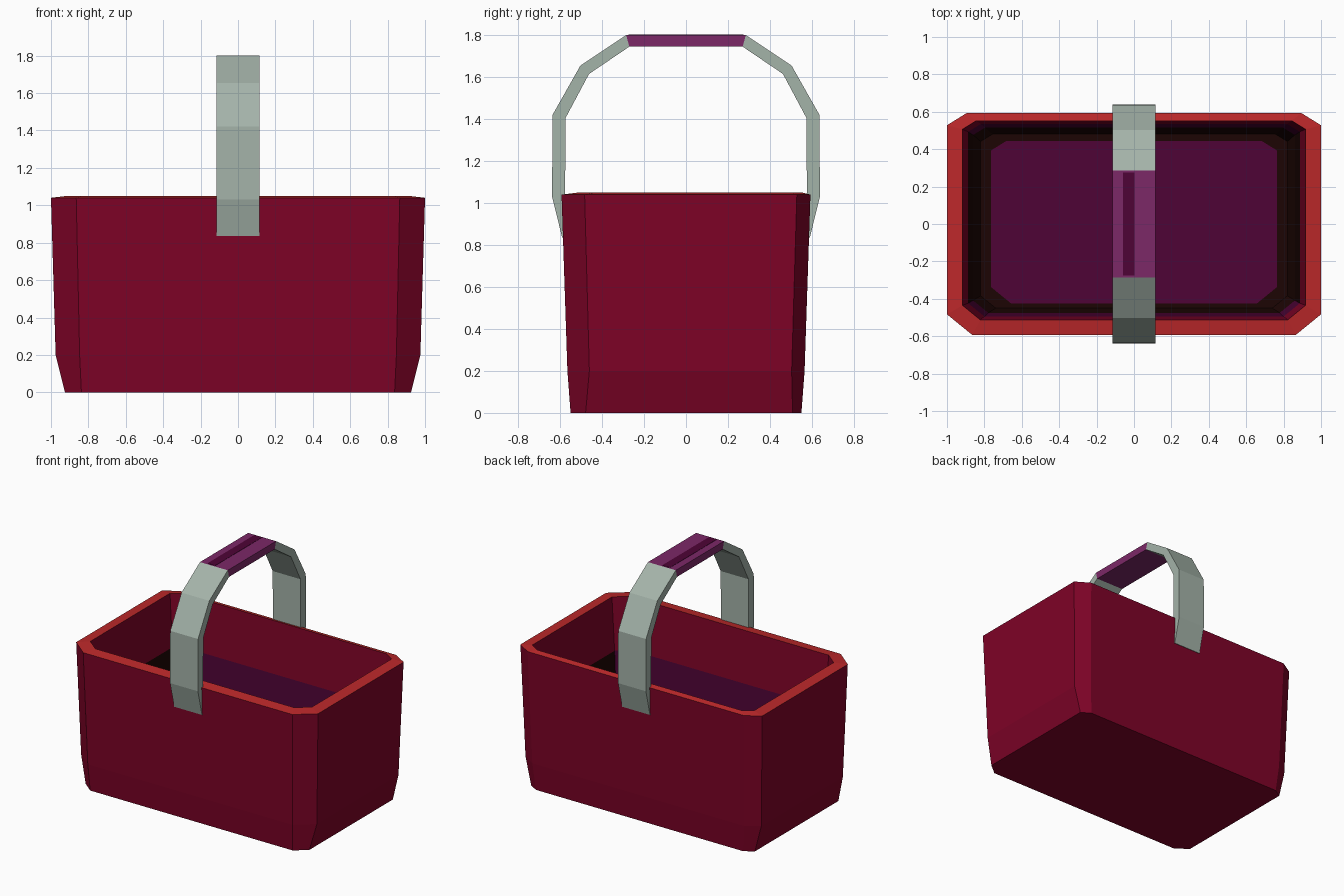
import bpy
import bmesh

if "Cube" in bpy.data.objects:
    bpy.data.objects.remove(bpy.data.objects["Cube"])


def mat(name, r, g, b):
    lin = lambda c: ((c / 255 + 0.055) / 1.055) ** 2.4 if c > 10 else c / 255 / 12.92
    m = bpy.data.materials.new(name)
    m.diffuse_color = (lin(r), lin(g), lin(b), 1)
    m.use_nodes = True
    m.node_tree.nodes["Principled BSDF"].inputs["Base Color"].default_value = m.diffuse_color
    return m


MAROON = mat("maroon", 127, 3, 39)
RED = mat("rim red", 188, 40, 42)
BROWN = mat("dark brown", 28, 5, 3)
PLUM = mat("floor plum", 78, 3, 54)
GREY = mat("grey green", 164, 179, 169)
PURPLE = mat("grip purple", 124, 40, 103)


def make(name, verts, faces, mats, idx):
    me = bpy.data.meshes.new(name)
    me.from_pydata(verts, [], faces)
    for m in mats:
        me.materials.append(m)
    for p, i in zip(me.polygons, idx):
        p.material_index = i
    ob = bpy.data.objects.new(name, me)
    bpy.context.collection.objects.link(ob)
    return ob


def ring(x, y, z, s, dy):
    """Rectangle with cut corners (wider at the front), shifted by dy in y."""
    fx, fy, bx, by = 0.135 * s, 0.11 * s, 0.105 * s, 0.065 * s
    pts = [(x, -y + fy), (x, y - by), (x - bx, y), (-x + bx, y),
           (-x, y - by), (-x, -y + fy), (-x + fx, -y), (x - fx, -y)]
    return [(px, py + dy, z) for px, py in pts]


# Basket: outside wall, rim, deep inside wall and floor, lofted in one shell
rings = [(0.925, 0.55, 0.0, 0.65, 0), (0.975, 0.565, 0.2, 0.95, 0),
         (1.0, 0.593, 1.04, 1.0, 0), (0.917, 0.532, 1.05, 0.7, 0.02),
         (0.887, 0.515, 0.66, 0.65, 0.02), (0.86, 0.495, 0.2, 0.6, 0.02),
         (0.82, 0.465, 0.07, 0.6, 0.015), (0.765, 0.435, 0.07, 0.8, 0.01)]
strip_mat = [0, 0, 1, 0, 3, 2, 2]
verts, faces, idx = [], [list(range(7, -1, -1))], [0]
for r in rings:
    verts += ring(*r)
for k in range(len(rings) - 1):
    for i in range(8):
        j = (i + 1) % 8
        faces.append([k * 8 + i, k * 8 + j, k * 8 + 8 + j, k * 8 + 8 + i])
        # lower end walls are brown, lower long walls plum
        idx.append(2 if k == 4 and i in (0, 4) else strip_mat[k])
n = (len(rings) - 1) * 8
faces.append(list(range(n, n + 8)))
idx.append(3)
make("basket", verts, faces, [MAROON, RED, BROWN, PLUM], idx)


def band(name, outer, inner, w, material):
    """Flat strap of half width w from outer and inner (y, z) paths."""
    v, f = [], []
    for (yo, zo), (yi, zi) in zip(outer, inner):
        v += [(-w, yo, zo), (w, yo, zo), (w, yi, zi), (-w, yi, zi)]
    m = len(outer)
    for k in range(m - 1):
        for i in range(4):
            j = (i + 1) % 4
            f.append([k * 4 + i, k * 4 + j, k * 4 + 4 + j, k * 4 + 4 + i])
    f += [[3, 2, 1, 0], [m * 4 - 4 + i for i in range(4)]]
    ob = make(name, v, f, [material], [0] * len(f))
    bm = bmesh.new()
    bm.from_mesh(ob.data)
    bmesh.ops.recalc_face_normals(bm, faces=bm.faces)
    bm.to_mesh(ob.data)
    bm.free()
    return ob


# Handle straps, front and back
out = [(0.59, 0.835), (0.638, 1.03), (0.636, 1.42), (0.503, 1.655), (0.285, 1.80)]
inn = [(0.575, 0.835), (0.576, 1.03), (0.574, 1.405), (0.462, 1.615), (0.27, 1.745)]
for side, s in (("front", -1), ("back", 1)):
    band(side + "_strap", [(s * y, z) for y, z in out], [(s * y, z) for y, z in inn],
         0.115, GREY)

# Grip with a dark stripe on top
band("grip", [(-0.285, 1.80), (0.285, 1.80)], [(-0.27, 1.745), (0.27, 1.745)], 0.115, PURPLE)
stripe = band("grip_stripe", [(-0.275, 1.802), (0.275, 1.802)],
              [(-0.275, 1.797), (0.275, 1.797)], 0.032, PLUM)
stripe.location.x = -0.028
